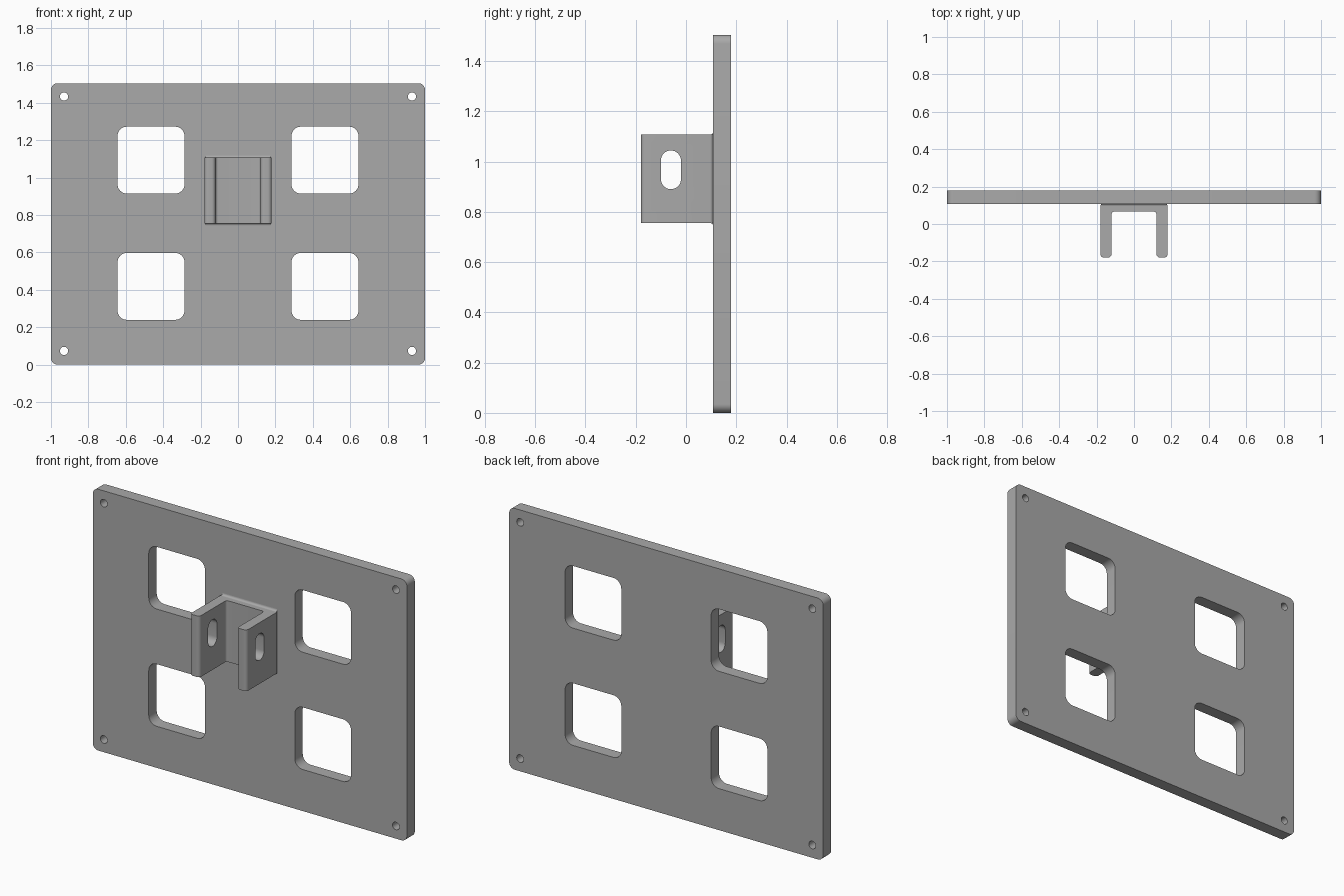
import bpy
import bmesh
from math import cos, sin, pi, radians
from mathutils import Vector

cube = bpy.data.objects.get("Cube")
if cube:
    bpy.data.objects.remove(cube, do_unlink=True)

grey = bpy.data.materials.new("matte grey")
grey.use_nodes = True
colour = (0.4, 0.4, 0.4, 1)
grey.diffuse_color = colour
grey.node_tree.nodes["Principled BSDF"].inputs["Base Color"].default_value = colour

# Axis pairs that place a flat outline in space
XZ = (Vector((1, 0, 0)), Vector((0, 0, 1)), Vector((0, 1, 0)))
YZ = (Vector((0, 1, 0)), Vector((0, 0, 1)), Vector((1, 0, 0)))
XY = (Vector((1, 0, 0)), Vector((0, 1, 0)), Vector((0, 0, 1)))


def rounded(corners, steps=8):
    """Round each (u, v, radius) corner of an outline."""
    points = []
    for i, (u, v, r) in enumerate(corners):
        p = Vector((u, v))
        if r == 0:
            points.append(p)
            continue
        to_prev = (Vector(corners[i - 1][:2]) - p).normalized()
        to_next = (Vector(corners[(i + 1) % len(corners)][:2]) - p).normalized()
        centre = p + (to_prev + to_next) * r
        for k in range(steps + 1):
            a = k / steps * pi / 2
            points.append(centre - to_next * r * cos(a) - to_prev * r * sin(a))
    return points


def rect(u, v, half_u, half_v, r):
    return rounded([(u - half_u, v - half_v, r), (u + half_u, v - half_v, r),
                    (u + half_u, v + half_v, r), (u - half_u, v + half_v, r)])


def circle(u, v, r, n=24):
    return [Vector((u + r * cos(2 * pi * k / n), v + r * sin(2 * pi * k / n))) for k in range(n)]


def prism(name, outline, axes, start, end):
    """Extrude an outline along the third axis."""
    a, b, c = axes
    bm = bmesh.new()
    face = bm.faces.new([bm.verts.new(a * p[0] + b * p[1] + c * start) for p in outline])
    new = bmesh.ops.extrude_face_region(bm, geom=[face])["geom"]
    bmesh.ops.translate(bm, vec=c * (end - start),
                        verts=[g for g in new if isinstance(g, bmesh.types.BMVert)])
    bmesh.ops.recalc_face_normals(bm, faces=bm.faces)
    mesh = bpy.data.meshes.new(name)
    bm.to_mesh(mesh)
    bm.free()
    mesh.materials.append(grey)
    obj = bpy.data.objects.new(name, mesh)
    bpy.context.collection.objects.link(obj)
    return obj


def activate(obj):
    bpy.ops.object.select_all(action="DESELECT")
    obj.select_set(True)
    bpy.context.view_layer.objects.active = obj


def cut(target, cutter):
    activate(target)
    mod = target.modifiers.new("cut", "BOOLEAN")
    mod.operation = "DIFFERENCE"
    mod.solver = "EXACT"
    mod.object = cutter
    bpy.ops.object.modifier_apply(modifier=mod.name)
    bpy.data.objects.remove(cutter, do_unlink=True)


def smooth(obj):
    activate(obj)
    bpy.ops.object.shade_smooth_by_angle(angle=radians(30))


FRONT, BACK = 0.108, 0.18
LOW, HIGH = 0.755, 1.107
HALF, INNER = 0.18, 0.12

# Mounting plate with four windows and four screw holes
plate = prism("mounting_plate", rect(0, 0.752, 1, 0.752, 0.035), XZ, FRONT, BACK)
for side in (-1, 1):
    for z in (0.418, 1.093):
        cut(plate, prism("window_cutter", rect(side * 0.465, z, 0.179, 0.179, 0.05), XZ, 0, 0.3))
    for z in (0.073, 1.433):
        cut(plate, prism("hole_cutter", circle(side * 0.93, z, 0.022), XZ, 0, 0.3))
smooth(plate)

# U-shaped clevis bracket, with a slot through both arms
half_u = [(INNER, 0.066, 0.014), (INNER, -0.18, 0.02),
          (HALF, -0.18, 0.02), (HALF, FRONT, 0.012)]
outline = half_u + [(-x, y, r) for x, y, r in reversed(half_u)]
bracket = prism("clevis_bracket", rounded(outline), XY, LOW, HIGH)
cut(bracket, prism("slot_cutter", rect(-0.06, 0.967, 0.04, 0.077, 0.0399), YZ, -0.3, 0.3))
smooth(bracket)

# Small concave fillets where the bracket meets the plate
R = 0.012
for name, edge, up in (("upper_fillet", HIGH, 1), ("lower_fillet", LOW, -1)):
    arc = [(FRONT - R + R * sin(a), edge + up * R * (1 - cos(a)))
           for a in (k / 6 * pi / 2 for k in range(7))]
    fillet = prism(name, arc + [(FRONT, edge)], YZ, -HALF + R / 2, HALF - R / 2)
    smooth(fillet)
